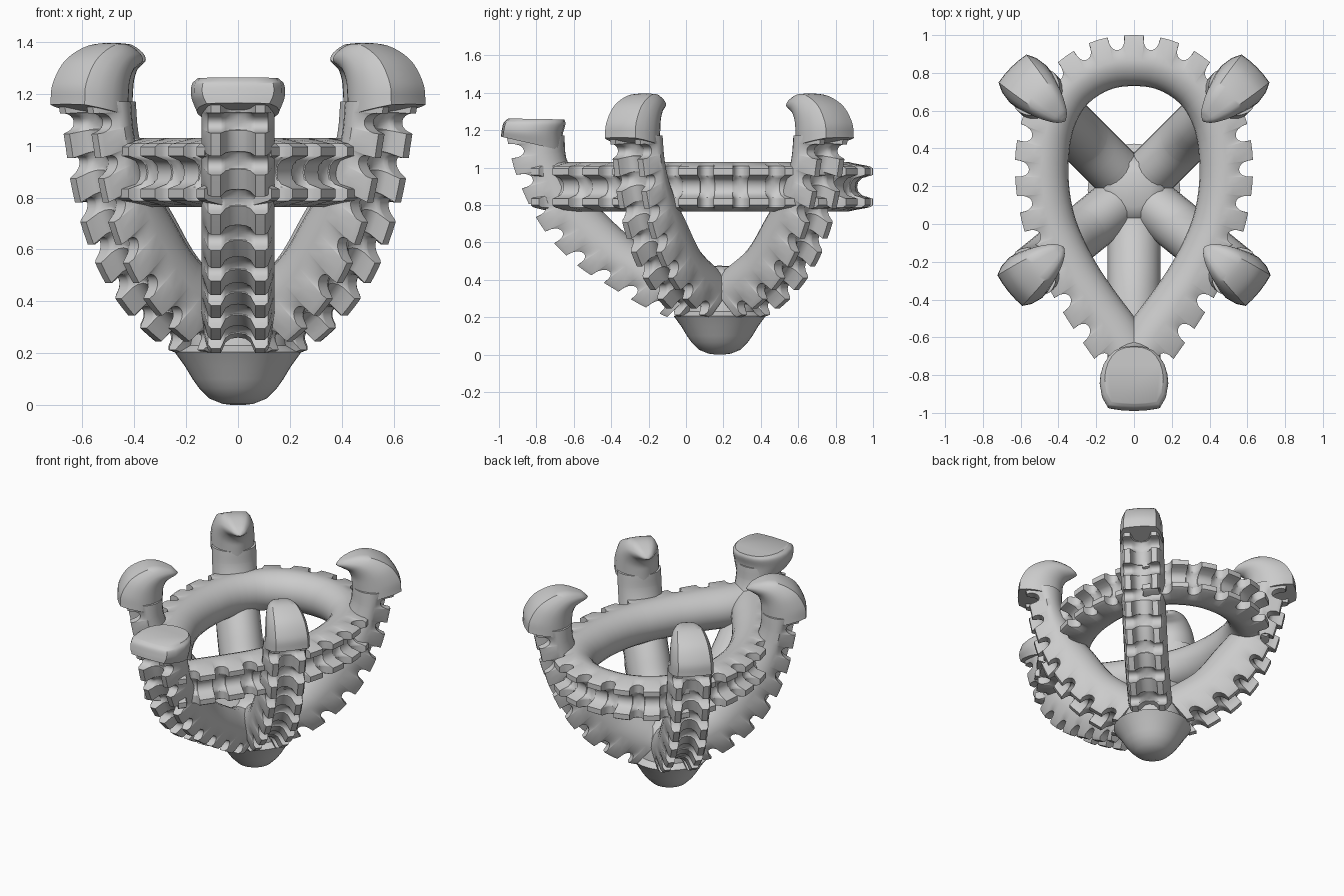
import bpy, bmesh, math
from mathutils import Vector

if "Cube" in bpy.data.objects:
    bpy.data.objects.remove(bpy.data.objects["Cube"])

HUB_Y = 0.18


def spline(ctrl, steps=12):
    # Catmull-Rom through tuples of any length
    pts = [Vector(c) for c in ctrl]
    ext = [2 * pts[0] - pts[1]] + pts + [2 * pts[-1] - pts[-2]]
    out = []
    for i in range(1, len(ext) - 2):
        a, b, c, d = ext[i - 1:i + 3]
        for k in range(steps):
            t = k / steps
            out.append(0.5 * (2 * b + (c - a) * t + (2 * a - 5 * b + 4 * c - d) * t * t
                              + (3 * b - a - 3 * c + d) * t ** 3))
    return out + [pts[-1]]


def loft(name, rings):
    bm = bmesh.new()
    rows = [[bm.verts.new(p) for p in r] for r in rings]
    n = len(rows[0])
    for a, b in zip(rows, rows[1:]):
        for i in range(n):
            j = (i + 1) % n
            bm.faces.new((a[i], a[j], b[j], b[i]))
    bm.faces.new(rows[0])
    bm.faces.new(rows[-1][::-1])
    bmesh.ops.recalc_face_normals(bm, faces=bm.faces)
    me = bpy.data.meshes.new(name)
    bm.to_mesh(me)
    bm.free()
    ob = bpy.data.objects.new(name, me)
    bpy.context.collection.objects.link(ob)
    bpy.ops.object.select_all(action='DESELECT')
    ob.select_set(True)
    bpy.context.view_layer.objects.active = ob
    bpy.ops.object.shade_smooth_by_angle(angle=math.radians(40))
    return ob


def section(half):
    # mirror a half outline (first and last points on the centre line)
    return half + [(-u, v) for u, v in half[-2:0:-1]]


def place(outer, inner, sec, to3d):
    n = (outer - inner).normalized()
    return [to3d(outer + n * v, u) for u, v in sec]


def inner_round(w, thick, m, power=1.0):
    return [(w * math.cos(a) ** power, -m - (thick - m) * math.sin(a))
            for a in [math.pi / 2 * k / 6 for k in range(6)]] + [(0, -thick)]


def toothed(name, pairs, teeth, w, to3d, depth=0.075):
    # grooved strip with notched flanges; pairs are (outer x, y, inner x, y)
    path = spline(pairs)
    s = [0.0]
    for a, b in zip(path, path[1:]):
        s.append(s[-1] + (Vector(b[:2]) - Vector(a[:2])).length)
    p = s[-1] / teeth
    h = 0.23 * p
    stations = [(0.0, 0.0)]
    for k in range(teeth):
        c = (k + 0.5) * p
        for j in range(11):
            a = math.pi * j / 10
            stations.append((c - h * math.cos(a), depth * max(0, math.sin(a)) ** 0.7))
        stations.append(((k + 1) * p, 0.0))
    rings, i = [], 0
    for q, d in stations:
        while i < len(s) - 2 and s[i + 1] < q:
            i += 1
        f = path[i].lerp(path[i + 1], min(1, (q - s[i]) / (s[i + 1] - s[i])))
        o, n = Vector(f[:2]), Vector(f[2:])
        t = (o - n).length
        half = [(0, -0.085), (0.2, -0.079), (0.34, -0.06), (0.43, -0.02), (0.48, 0),
                (0.74, 0), (0.83, -0.02)]
        half = [(u * w, min(v, -d) - 0.15 * d * (u < 0.4)) for u, v in half]
        half += [(w * 0.94, -0.1)] + inner_round(w, t, 0.5 * t)
        rings.append(place(o, n, section(half), to3d))
    return loft(name, rings)


def claw(name, stations, to3d, power):
    # smooth tip; stations are (outer x, y, inner x, y, half width)
    rings = []
    for f in spline(stations, 5):
        o, n, w = Vector(f[:2]), Vector(f[2:4]), f[4]
        t = (o - n).length
        half = [(0, 0), (0.4 * w, -0.01 * t), (0.76 * w, -0.035 * t), (0.93 * w, -0.2 * t)]
        rings.append(place(o, n, section(half + inner_round(w, t, 0.42 * t, power)), to3d))
    return loft(name, rings)


def radial(angle, scale=1.0):
    d = Vector((math.cos(angle), math.sin(angle), 0))
    side = Vector((-d.y, d.x, 0))
    return lambda p, u: Vector((0, HUB_Y, p.y)) + d * (p.x * scale) + side * u


# Teardrop ring
half_ring = [(0, 1.0, 0, 0.73), (0.22, 0.965, 0.13, 0.71), (0.42, 0.84, 0.25, 0.63),
             (0.56, 0.64, 0.32, 0.50), (0.625, 0.40, 0.345, 0.34), (0.62, 0.15, 0.34, 0.17),
             (0.56, -0.10, 0.30, 0.0), (0.45, -0.34, 0.21, -0.19), (0.33, -0.54, 0.105, -0.35),
             (0.22, -0.70, 0.0, -0.49), (0.13, -0.83, -0.07, -0.60)]
full = [(-a, b, -c, d) for a, b, c, d in half_ring[:0:-1]] + half_ring
toothed("ring", full, 24, 0.133, lambda p, u: Vector((p.x, p.y, 0.897 + u)))

# Four diagonal arms with hooked claws
arm = [(0.23, 0.20, 0.03, 0.44), (0.33, 0.235, 0.11, 0.48), (0.50, 0.35, 0.27, 0.58),
       (0.64, 0.50, 0.40, 0.74), (0.74, 0.68, 0.50, 0.86), (0.80, 0.85, 0.57, 0.96),
       (0.83, 1.0, 0.61, 1.06), (0.87, 1.17, 0.62, 1.17)]
hook = [(0.92, 1.16, 0.62, 1.10, 0.138), (0.91, 1.24, 0.615, 1.19, 0.135),
        (0.85, 1.33, 0.61, 1.24, 0.125), (0.75, 1.385, 0.59, 1.28, 0.105),
        (0.66, 1.395, 0.56, 1.30, 0.08), (0.57, 1.37, 0.53, 1.315, 0.045),
        (0.53, 1.345, 0.515, 1.325, 0.012)]
for label, deg, scale in (("back_right", 45, 1), ("back_left", 135, 1),
                          ("front_right", -39, 0.93), ("front_left", 219, 0.93)):
    frame = radial(math.radians(deg), scale)
    toothed(label + "_arm", arm, 7, 0.14, frame)
    claw(label + "_claw", hook, frame, 1.1)

# Longer front arm with a blunt end
front = [(0.28, 0.20, 0.05, 0.43), (0.43, 0.27, 0.20, 0.46), (0.58, 0.36, 0.35, 0.54),
         (0.74, 0.46, 0.48, 0.63), (0.88, 0.59, 0.60, 0.74), (0.98, 0.73, 0.70, 0.85),
         (1.05, 0.87, 0.77, 0.95), (1.10, 1.0, 0.82, 1.05), (1.14, 1.17, 0.83, 1.17)]
blunt = [(1.17, 1.165, 0.84, 1.09, 0.16), (1.165, 1.20, 0.84, 1.17, 0.18),
         (1.155, 1.24, 0.825, 1.23, 0.178), (1.13, 1.262, 0.83, 1.257, 0.155)]
frame = radial(-math.pi / 2)
toothed("front_arm", front, 8, 0.14, frame)
claw("front_claw", blunt, frame, 0.8)

# Rounded hub under the arms, with a core filling their junction
profile = [(0.02, 0), (0.06, 0.005), (0.11, 0.025), (0.15, 0.065), (0.175, 0.1), (0.205, 0.15),
           (0.245, 0.205), (0.20, 0.23), (0.185, 0.38), (0.15, 0.445), (0.09, 0.47), (0.01, 0.475)]
loft("hub", [[Vector((r * math.cos(2 * math.pi * k / 40), HUB_Y + r * math.sin(2 * math.pi * k / 40), z))
              for k in range(40)] for r, z in profile])
